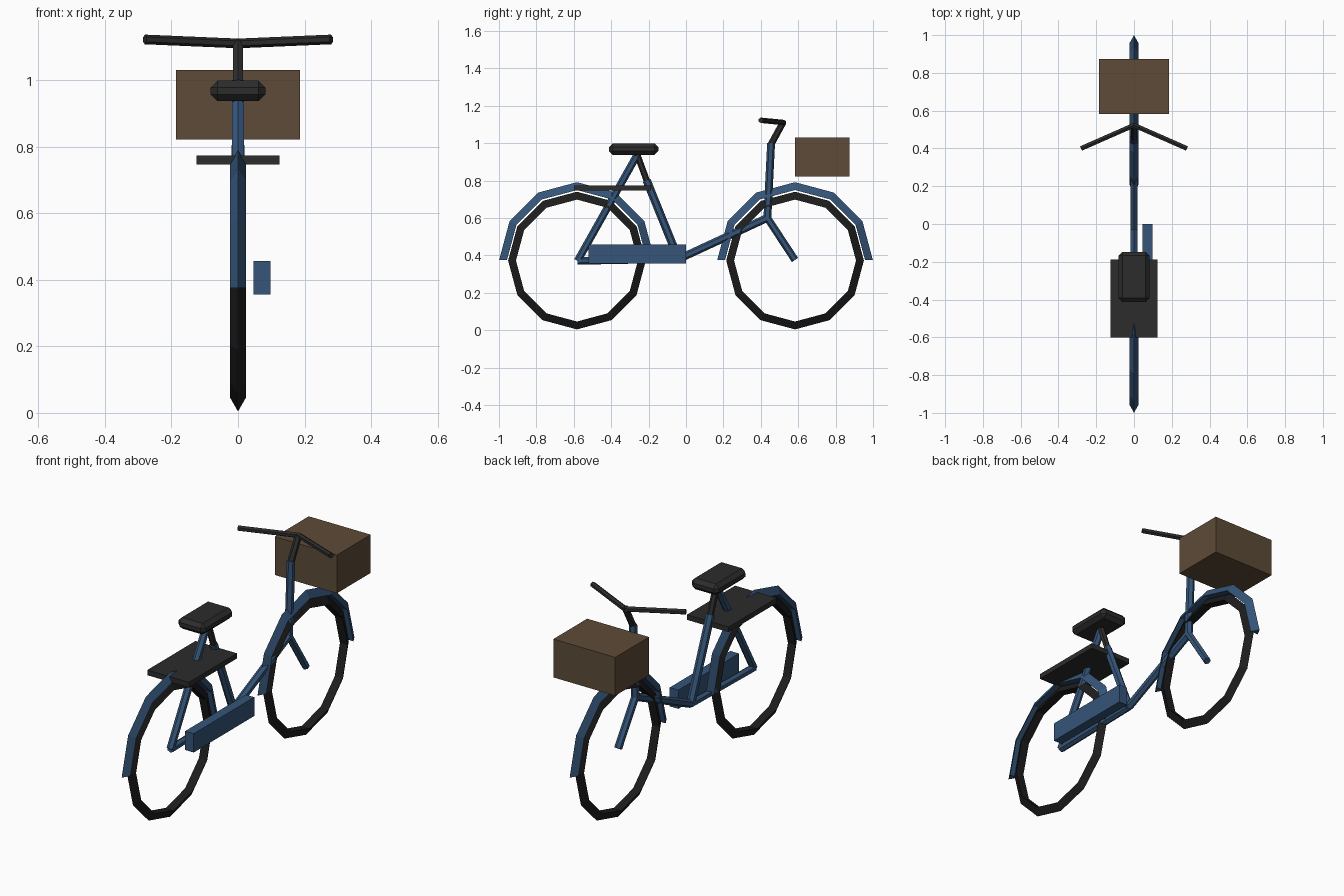
import bpy, bmesh
from math import pi, sin, cos
from mathutils import Vector

if "Cube" in bpy.data.objects:
    bpy.data.objects.remove(bpy.data.objects["Cube"])


def material(name, rgb):
    m = bpy.data.materials.new(name)
    m.diffuse_color = (*rgb, 1)
    m.use_nodes = True
    m.node_tree.nodes["Principled BSDF"].inputs["Base Color"].default_value = m.diffuse_color
    return m


BLUE = material("blue_paint", (0.035, 0.09, 0.19))
DARK = material("dark_plastic", (0.025, 0.025, 0.025))
RUBBER = material("rubber", (0.012, 0.012, 0.012))
BROWN = material("brown_basket", (0.11, 0.07, 0.04))


def finish(name, bm, mat):
    bmesh.ops.recalc_face_normals(bm, faces=bm.faces)
    me = bpy.data.meshes.new(name)
    bm.to_mesh(me)
    bm.free()
    ob = bpy.data.objects.new(name, me)
    bpy.context.collection.objects.link(ob)
    me.materials.append(mat)
    return ob


def box(name, lo, hi, mat, bevel=0):
    bm = bmesh.new()
    bmesh.ops.create_cube(bm, size=1)
    lo, hi = Vector(lo), Vector(hi)
    for v in bm.verts:
        v.co = (lo + hi) / 2 + v.co * (hi - lo)
    if bevel:
        bmesh.ops.bevel(bm, geom=bm.edges[:], offset=bevel, segments=1, affect='EDGES')
    return finish(name, bm, mat)


def tube(name, a, b, r, mat, sides=6):
    a, b = Vector(a), Vector(b)
    bm = bmesh.new()
    bmesh.ops.create_cone(bm, cap_ends=True, segments=sides, radius1=r, radius2=r,
                          depth=(b - a).length)
    rot = (b - a).to_track_quat('Z', 'Y')
    for v in bm.verts:
        v.co = rot @ v.co + (a + b) / 2
    return finish(name, bm, mat)


def ring(name, y, z, outer, steps, mat):
    # triangular section with its point outward, swept in 30 degree steps
    bm = bmesh.new()
    rows = []
    closed = steps == 12
    for i in range(steps if closed else steps + 1):
        t = i * pi / 6
        rows.append([bm.verts.new((x, y + r * cos(t), z + r * sin(t)))
                     for x, r in ((0, outer), (0.024, outer - 0.042), (-0.024, outer - 0.042))])
    for i in range(steps):
        p, q = rows[i], rows[(i + 1) % len(rows)]
        for k in range(3):
            j = (k + 1) % 3
            bm.faces.new((p[k], p[j], q[j], q[k]))
    if not closed:
        bm.faces.new(rows[0])
        bm.faces.new(rows[-1])
    return finish(name, bm, mat)


# wheels and mudguards
for label, y in (("front", 0.583), ("rear", -0.583)):
    ring(label + "_tire", y, 0.372, 0.368, 12, RUBBER)
    ring(label + "_mudguard", y, 0.375, 0.416, 6, BLUE)

# frame
axle_r, axle_f = (0, -0.58, 0.37), (0, 0.583, 0.375)
bracket, head, seat_top = (0, -0.04, 0.38), (0, 0.435, 0.6), (0, -0.265, 0.93)
post_low = (0, -0.21, 0.80)
tube("chain_stay", axle_r, bracket, 0.02, BLUE)
tube("seat_stay", axle_r, seat_top, 0.02, BLUE)
tube("seat_tube", bracket, post_low, 0.022, BLUE)
tube("down_tube", bracket, head, 0.021, BLUE)
tube("front_fork", head, axle_f, 0.02, BLUE)
tube("head_tube", head, (0, 0.455, 1.0), 0.021, BLUE)

# saddle and post
tube("seat_post", post_low, (0, -0.265, 0.95), 0.017, DARK)
box("saddle", (-0.082, -0.412, 0.937), (0.082, -0.148, 0.998), DARK, 0.02)

# steering
tube("stem", (0, 0.453, 0.99), (0, 0.52, 1.113), 0.018, DARK)
for label, s in (("left", -1), ("right", 1)):
    tube(label + "_handlebar", (0, 0.523, 1.11), (s * 0.28, 0.4, 1.122), 0.0145, DARK)

# rack, basket and side case
box("rear_rack", (-0.125, -0.6, 0.746), (0.125, -0.187, 0.774), DARK)
box("basket", (-0.186, 0.583, 0.822), (0.186, 0.873, 1.03), BROWN)
box("side_case", (0.046, -0.52, 0.355), (0.098, 0, 0.457), BLUE)
